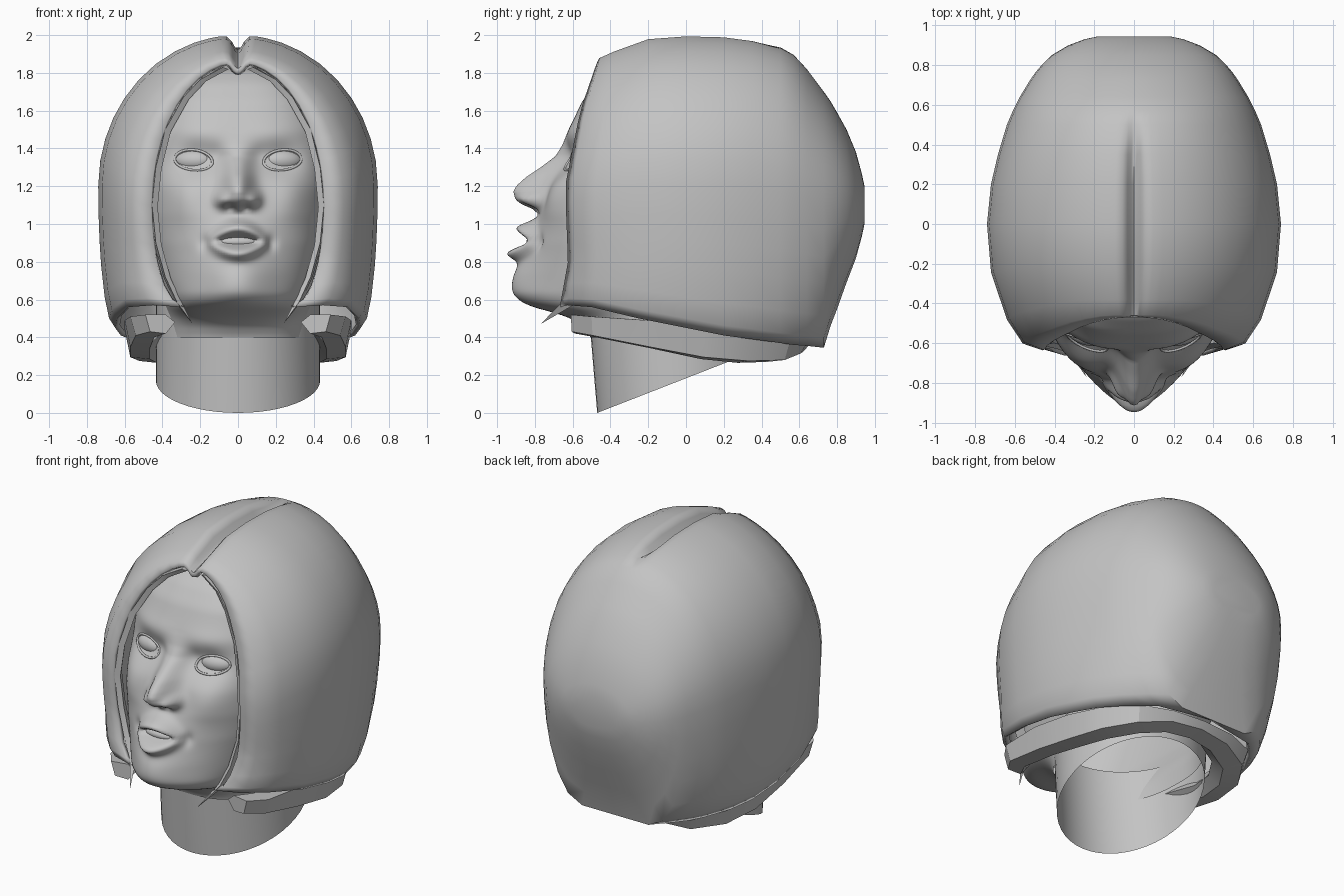
import bpy, bmesh, math
from math import sin, cos, pi, exp

if "Cube" in bpy.data.objects:
    bpy.data.objects.remove(bpy.data.objects["Cube"])

GREY = bpy.data.materials.new("plain grey")
GREY.use_nodes = True
GREY.diffuse_color = (0.55, 0.55, 0.55, 1)
GREY.node_tree.nodes["Principled BSDF"].inputs["Base Color"].default_value = (0.55, 0.55, 0.55, 1)


def interp(t, table, col=1):
    if t <= table[0][0]:
        return table[0][col]
    for a, b in zip(table, table[1:]):
        if t <= b[0]:
            return a[col] + (b[col] - a[col]) * (t - a[0]) / (b[0] - a[0])
    return table[-1][col]


def loft(name, rows, closed=False, cap_first=False, cap_last=False, angle=40):
    """Skin a list of equally long point rows."""
    bm = bmesh.new()
    vs = [[bm.verts.new(p) for p in r] for r in rows]
    n = len(rows[0])
    for a, b in zip(vs, vs[1:]):
        for i in range(n if closed else n - 1):
            j = (i + 1) % n
            bm.faces.new((a[i], a[j], b[j], b[i]))
    if cap_first:
        bm.faces.new(vs[0])
    if cap_last:
        bm.faces.new(vs[-1])
    bmesh.ops.remove_doubles(bm, verts=bm.verts[:], dist=0.0004)
    bmesh.ops.recalc_face_normals(bm, faces=bm.faces[:])
    me = bpy.data.meshes.new(name)
    bm.to_mesh(me)
    bm.free()
    ob = bpy.data.objects.new(name, me)
    bpy.context.collection.objects.link(ob)
    return finish(ob, angle)


def finish(ob, angle=40):
    ob.data.materials.append(GREY)
    bpy.ops.object.select_all(action='DESELECT')
    ob.select_set(True)
    bpy.context.view_layer.objects.active = ob
    if ob.type == 'MESH':
        bpy.ops.object.shade_smooth_by_angle(angle=math.radians(angle))
    return ob


def ellipsoid(name, loc, size, turn=0.0):
    bpy.ops.mesh.primitive_uv_sphere_add(segments=32, ring_count=16, location=loc, rotation=(0, 0, turn))
    ob = bpy.context.object
    ob.name = name
    ob.scale = size
    return finish(ob, 60)


# Head: height, front depth, half width
HEAD = [(.40, .50, .38), (.47, .54, .38), (.52, .62, .38), (.545, .71, .385), (.57, .78, .39),
        (.62, .81, .41), (.70, .79, .44), (.90, .78, .48), (1.05, .76, .50), (1.2, .72, .51),
        (1.3, .68, .51), (1.4, .65, .51), (1.5, .62, .50), (1.65, .55, .45), (1.75, .47, .37),
        (1.82, .37, .26), (1.85, .20, .12)]
NOSE = [(1.05, 0), (1.08, .05), (1.105, .12), (1.13, .16), (1.17, .185), (1.2, .18),
        (1.25, .145), (1.3, .09), (1.36, .03), (1.42, .01), (1.5, 0)]
FULL = 2.7  # fullness of the horizontal face section


def head_row(z):
    offs = (-.02, -.01, 0, .01, .02)
    return [sum(interp(z + o, HEAD, c) for o in offs) / 5 for c in (1, 2)]


def bump(x, z, cx, cz, sx, sz):
    return exp(-((abs(x) - cx) / sx) ** 2 - ((z - cz) / sz) ** 2)


def features(x, z):
    """Forward push of the face: nose, sockets, lips, chin."""
    s = interp(z, [(1.1, .08), (1.2, .075), (1.35, .065)])
    d = interp(z, NOSE) * exp(-abs(x / s) ** 2.2)
    d += .065 * bump(x, z, .085, 1.13, .037, .04)          # nostril wings
    d -= .03 * bump(x, z, .04, 1.085, .022, .02)           # nostrils
    d -= .055 * bump(x, z, .22, 1.345, .12, .085)          # eye sockets
    d -= .02 * bump(x, z, .11, 1.36, .05, .06)
    d += .01 * bump(x, z, .2, 1.48, .14, .06)              # brows
    d += .03 * bump(x, z, .29, 1.14, .12, .12)             # cheeks
    d += .05 * bump(x, z, 0, .92, .16, .13)                # muzzle
    d += .125 * bump(x, z, 0, .69, .19, .15)               # chin
    m = max(0, 1 - (x / .17) ** 2)
    d += .085 * m * exp(-((z - .98 + 3.2 * x * x) / .037) ** 2)    # upper lip
    d += .085 * m * exp(-((z - .845 - 2.4 * x * x) / .038) ** 2)   # lower lip
    d -= .04 * m * exp(-((z - .91) / .02) ** 2)            # mouth opening
    d -= .02 * bump(x, z, .175, .90, .03, .04)             # mouth corners
    return d


def face_y(x, z):
    f, w = head_row(z)
    return -f * max(0, 1 - (abs(x) / w) ** FULL) ** (1 / FULL) - features(x, z)


rows = []
for i in range(125):
    z = .40 + 1.45 * i / 124
    f, w = head_row(z)
    row = []
    for k in range(101):
        x = w * sin(pi / 2 * (k / 50 - 1))
        row.append((x, face_y(x, z), z))
    for k in range(1, 24):
        a = pi * k / 24
        row.append((w * cos(a), 1.2 * w * sin(a), z))
    rows.append(row)
loft("head", rows, closed=True, cap_last=True, angle=70)

# Neck with a slanted open lower end
rows = []
for i in range(7):
    t = i / 6
    ring = []
    for k in range(48):
        a = 2 * pi * k / 48
        y = -.03 + (.44 + .05 * t) * sin(a)
        z0 = .39 * (y + .47)
        ring.append((.435 * cos(a), y, z0 + (.60 - z0) * t))
    rows.append(ring)
loft("neck", rows, closed=True)

# Eyes with rims of the lids, and the teeth
for side, label in ((1, "left"), (-1, "right")):
    ey = face_y(.235, 1.335)
    ellipsoid(label + "_eye", (side * .235, ey + .035, 1.335), (.105, .06, .058), side * .25)
    cu = bpy.data.curves.new(label + "_eyelids", 'CURVE')
    cu.dimensions = '3D'
    cu.bevel_depth = .007
    cu.bevel_resolution = 2
    sp = cu.splines.new('POLY')
    sp.points.add(27)
    sp.use_cyclic_u = True
    for k, p in enumerate(sp.points):
        a = 2 * pi * k / 28
        x = .235 + .1 * cos(a)
        z = 1.335 + (.058 if sin(a) > 0 else .05) * sin(a) + .008 * cos(a)
        p.co = (side * x, face_y(x, z) - .001, z, 1)
    ob = bpy.data.objects.new(label + "_eyelids", cu)
    bpy.context.collection.objects.link(ob)
    finish(ob)
ellipsoid("teeth", (0, -.795, .905), (.11, .05, .035))

# Hair: y, crown height, half width, widest height, hem height, hem half width, forward lean
HAIR = [(-.47, 1.86, .46, 1.10, .56, .29, 1), (-.46, 1.885, .56, 1.12, .57, .45, .85),
        (-.38, 1.92, .64, 1.15, .56, .58, .6), (-.2, 1.985, .72, 1.2, .50, .64, .25),
        (0, 2.0, .74, 1.2, .45, .65, 0), (.2, 1.995, .72, 1.2, .41, .62, 0),
        (.35, 1.975, .685, 1.2, .39, .57, 0), (.5, 1.935, .64, 1.17, .37, .48, 0),
        (.57, 1.895, .61, 1.16, .36, .42, 0), (.64, 1.82, .575, 1.15, .355, .35, 0),
        (.73, 1.70, .52, 1.13, .345, .24, 0), (.765, 1.65, .495, 1.12, .46, .20, 0),
        (.80, 1.59, .465, 1.12, .55, .16, 0), (.85, 1.5, .415, 1.11, .69, .11, 0),
        (.90, 1.38, .33, 1.10, .82, .08, 0), (.93, 1.27, .25, 1.10, .93, .06, 0),
        (.945, 1.2, .18, 1.10, 1.0, .05, 0)]
LEAN = [(.55, .2), (.8, .155), (1.2, .17), (1.6, .09), (1.86, 0)]
PART = [(-.47, .06), (-.3, .085), (.35, .07), (.5, 0)]
UPPER = [0, .02, .045, .08, .13, .2, .32, .47, .63, .79, .95, 1.1, 1.25, 1.4, pi / 2]
LOWER = [.2, .4, .6, .9, 1.2, pi / 2]
rows = []
for y, top, w, zc, hem, hw, lean in HAIR:
    half = [(w * sin(a), zc + (top - zc) * cos(a)) for a in UPPER]
    half += [(hw + (w - hw) * cos(a), zc - (zc - hem) * sin(a)) for a in LOWER]
    half.append((0 if y > .72 else hw, hem))
    pts = [(-x, z) for x, z in reversed(half[1:])] + half
    rows.append([(x, y - lean * interp(z, LEAN),
                  z - (interp(y, PART) * exp(-(x / .035) ** 2) if z > zc else 0)) for x, z in pts])
hair = loft("hair", rows, cap_last=True, angle=45)
mod = hair.modifiers.new("thickness", 'SOLIDIFY')
mod.thickness = .03
mod.offset = -1

# Thick under layer below the hem: outer x, y, top, bottom
BAND = [(.49, -.61, .52, .43), (.57, -.5, .51, .41), (.60, -.2, .49, .35), (.60, .1, .44, .295),
        (.55, .35, .40, .275), (.42, .55, .38, .28), (.22, .64, .37, .315), (0, .66, .37, .33)]
stations = BAND + [(-x, y, t, b) for x, y, t, b in reversed(BAND[:-1])]
rows = []
for x, y, top, bot in stations:
    ring = []
    for s, z in ((1, top), (.95, bot), (.78, bot - .01), (.68, bot + .05), (.78, top)):
        ring.append((x * s, y * s if y > 0 else y + (1 - s) * .1, z))
    rows.append(ring)
loft("hair_under_layer", rows, closed=True, cap_first=True, cap_last=True, angle=25)

# Thin inner strands framing the face, ending in points beside the chin
STRAND = [(.08, 1.83), (.20, 1.765), (.29, 1.67), (.385, 1.5), (.435, 1.3), (.455, 1.1),
          (.435, .9), (.385, .72), (.325, .59), (.24, .47)]
for side, label in ((1, "left"), (-1, "right")):
    rows = []
    for i, (x, z) in enumerate(STRAND):
        y = -.47 - interp(z, LEAN)
        if i == len(STRAND) - 1:
            rows.append([(side * x, -.77, z)] * 3)
        else:
            rows.append([(side * x, y + .01, z), (side * (x - .03), y + .03, z - .01),
                         (side * (x + .01), y + .1, z)])
    loft(label + "_strand", rows, closed=True, cap_first=True, angle=30)
